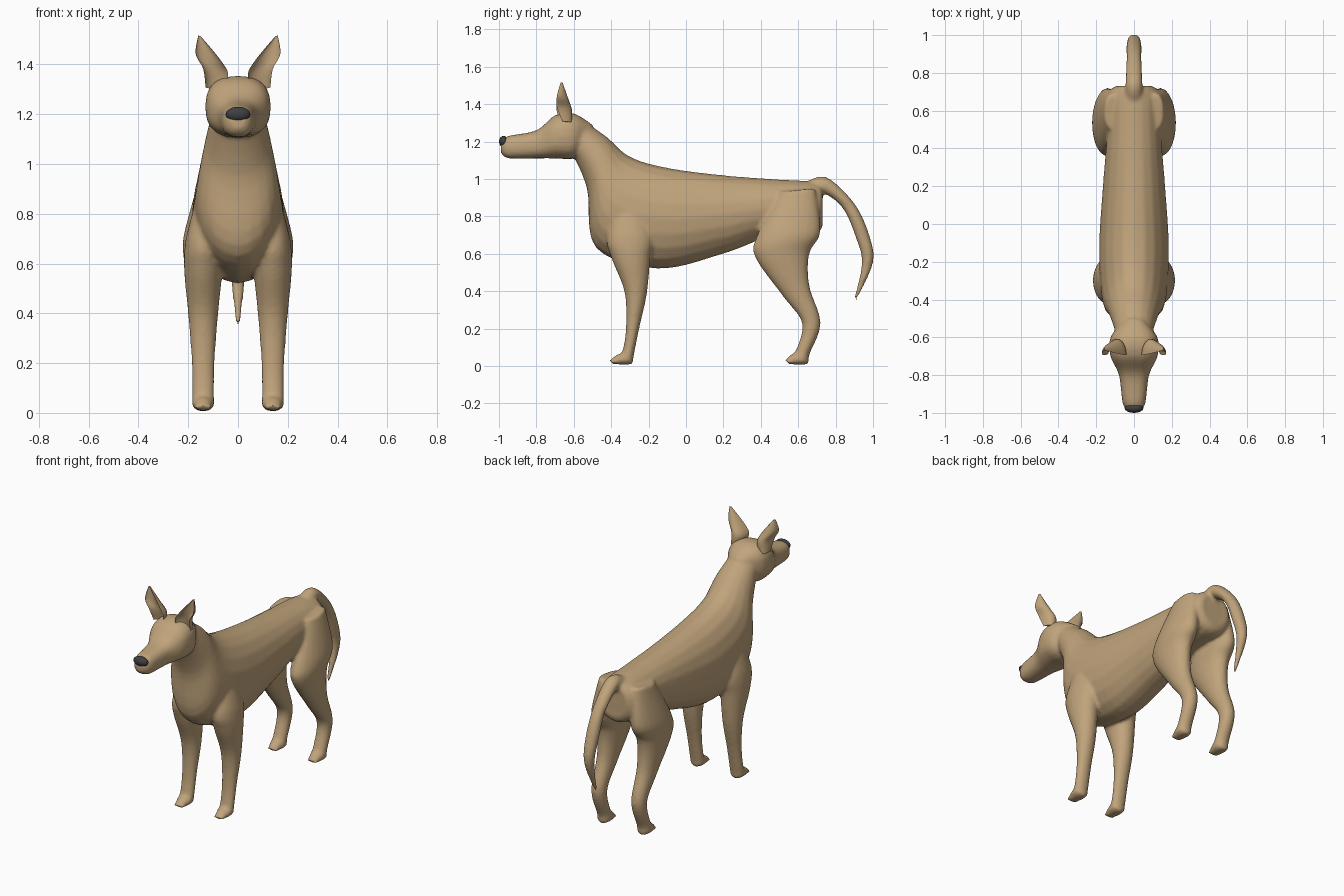
import bpy, bmesh, math
from mathutils import Vector

default_cube = bpy.data.objects.get("Cube")
if default_cube:
    bpy.data.objects.remove(default_cube, do_unlink=True)


def material(name, colour):
    mat = bpy.data.materials.new(name)
    mat.use_nodes = True
    mat.diffuse_color = (*colour, 1)
    shader = mat.node_tree.nodes["Principled BSDF"]
    shader.inputs["Base Color"].default_value = (*colour, 1)
    shader.inputs["Roughness"].default_value = 0.8
    return mat


tan_fur = material("tan fur", (0.53, 0.37, 0.2))
dark_nose = material("dark nose", (0.05, 0.05, 0.05))


def activate(ob):
    bpy.ops.object.select_all(action='DESELECT')
    ob.select_set(True)
    bpy.context.view_layer.objects.active = ob


def smooth(ob, degrees):
    activate(ob)
    bpy.ops.object.shade_smooth_by_angle(angle=math.radians(degrees))


def apply_modifier(ob, kind, **settings):
    modifier = ob.modifiers.new(kind.title(), kind)
    for key, value in settings.items():
        setattr(modifier, key, value)
    activate(ob)
    bpy.ops.object.modifier_apply(modifier=modifier.name)


def flowing(sections, steps=6):
    """Fill in sections along a smooth curve through the given ones."""
    keys = [Vector(section) for section in sections]
    keys = [keys[0], *keys, keys[-1]]
    for before, start, end, after in zip(keys, keys[1:], keys[2:], keys[3:]):
        leave, arrive = (end - before) / 2, (after - start) / 2
        for step in range(steps):
            t = step / steps
            ease = t * t * (3 - 2 * t)
            yield (start.lerp(end, ease) + leave * t * (1 - t) ** 2
                   - arrive * t * t * (1 - t))
    yield keys[-1]


def skin(name, rings, sides=20):
    """Bridge rings of points into one closed surface."""
    bm = bmesh.new()
    loops = [[bm.verts.new(point) for point in ring] for ring in rings]
    for lower, upper in zip(loops, loops[1:]):
        for i in range(sides):
            j = (i + 1) % sides
            bm.faces.new((lower[i], lower[j], upper[j], upper[i]))
    bm.faces.new(loops[0])
    bm.faces.new(loops[-1])
    bmesh.ops.recalc_face_normals(bm, faces=bm.faces)
    mesh = bpy.data.meshes.new(name)
    bm.to_mesh(mesh)
    bm.free()
    mesh.materials.append(tan_fur)
    ob = bpy.data.objects.new(name, mesh)
    bpy.context.collection.objects.link(ob)
    return ob


def around(sides=20):
    """Cosine and sine of evenly spaced angles."""
    for i in range(sides):
        angle = math.tau * i / sides
        yield math.cos(angle), math.sin(angle)


def limb(name, sections, offset=0, roundness=1):
    """Loft ovals, each given by two opposite points (y, z, y, z) and a half width."""
    def bulge(value):
        return math.copysign(abs(value) ** roundness, value)

    rings = []
    for y_a, z_a, y_b, z_b, width in flowing(sections):
        edge, opposite = Vector((0, y_a, z_a)), Vector((0, y_b, z_b))
        centre, half = (edge + opposite) / 2, (edge - opposite) / 2
        # Shoulders and hips lean in towards the spine
        lean = 1 - 0.7 * max(0, centre.z - 0.7)
        centre.x = offset * lean
        rings.append([centre + half * bulge(s) + Vector((width * bulge(c), 0, 0))
                      for c, s in around()])
    return skin(name, rings)


# Trunk and neck, from rump to throat
body = limb("body", [
    (.73, .92, .73, .8, .05),
    (.7, .98, .7, .71, .13),
    (.45, 1, .45, .69, .145),
    (.2, 1.02, .2, .6, .165),
    (-.1, 1.06, -.15, .52, .185),
    (-.3, 1.12, -.48, .63, .17),
    (-.43, 1.23, -.53, .95, .13),
    (-.58, 1.33, -.62, 1.16, .09)])

# Skull and muzzle
head = limb("head", [
    (-.5, 1.29, -.54, 1.18, .06),
    (-.6, 1.35, -.6, 1.11, .125),
    (-.7, 1.34, -.7, 1.11, .125),
    (-.8, 1.26, -.8, 1.11, .08),
    (-.95, 1.23, -.95, 1.11, .06),
    (-.99, 1.2, -.99, 1.14, .03)], roundness=0.8)

# Tail, arching over and hanging down
tail = limb("tail", [
    (.63, .98, .68, .9, .045),
    (.75, 1.01, .74, .92, .045),
    (.9, .87, .84, .84, .04),
    (.98, .7, .91, .68, .04),
    (1, .55, .94, .55, .03),
    (.91, .35, .9, .37, .01)])

# Legs, from shoulder or hip down to the toes
front_leg = [
    (-.33, .95, -.26, .95, .03),
    (-.42, .7, -.18, .7, .07),
    (-.4, .58, -.19, .58, .077),
    (-.33, .4, -.21, .38, .06),
    (-.32, .22, -.25, .2, .047),
    (-.34, .08, -.28, .05, .045),
    (-.37, .06, -.29, .01, .045),
    (-.41, .03, -.39, .01, .03)]
hind_leg = [
    (.5, .93, .69, .95, .04),
    (.38, .7, .72, .72, .08),
    (.37, .58, .66, .6, .075),
    (.52, .37, .66, .43, .055),
    (.62, .23, .72, .23, .045),
    (.59, .09, .66, .06, .043),
    (.56, .06, .65, .01, .045),
    (.53, .03, .55, .01, .03)]
legs = [limb(name, sections, side * 0.14)
        for name, sections in (("front_leg", front_leg), ("hind_leg", hind_leg))
        for side in (1, -1)]

# Fuse the parts into one continuous coat
activate(body)
for part in (head, tail, *legs):
    part.select_set(True)
bpy.ops.object.join()
apply_modifier(body, 'REMESH', mode='VOXEL', voxel_size=0.01)
apply_modifier(body, 'SMOOTH', factor=0.5, iterations=8)
smooth(body, 80)

# Nose pad
bpy.ops.mesh.primitive_uv_sphere_add(segments=16, ring_count=8, radius=1,
                                     location=(0, -.975, 1.2), scale=(.05, .025, .03))
nose = bpy.context.object
nose.name = "nose"
nose.data.materials.append(dark_nose)
smooth(nose, 60)

# Ears: pointed leaves, hollow at the front (centre, half width, depth)
ear = [
    (.1, -.66, 1.3, .03, .05),
    (.09, -.69, 1.37, .05, .08),
    (.12, -.69, 1.43, .05, .06),
    (.155, -.67, 1.515, .005, .01)]
for name, side in (("left_ear", 1), ("right_ear", -1)):
    rings = [[(side * (x + width * c), y + depth * max(s, -s / 2), z + width * c / 4)
              for c, s in around()]
             for x, y, z, width, depth in flowing(ear)]
    smooth(skin(name, rings), 45)
